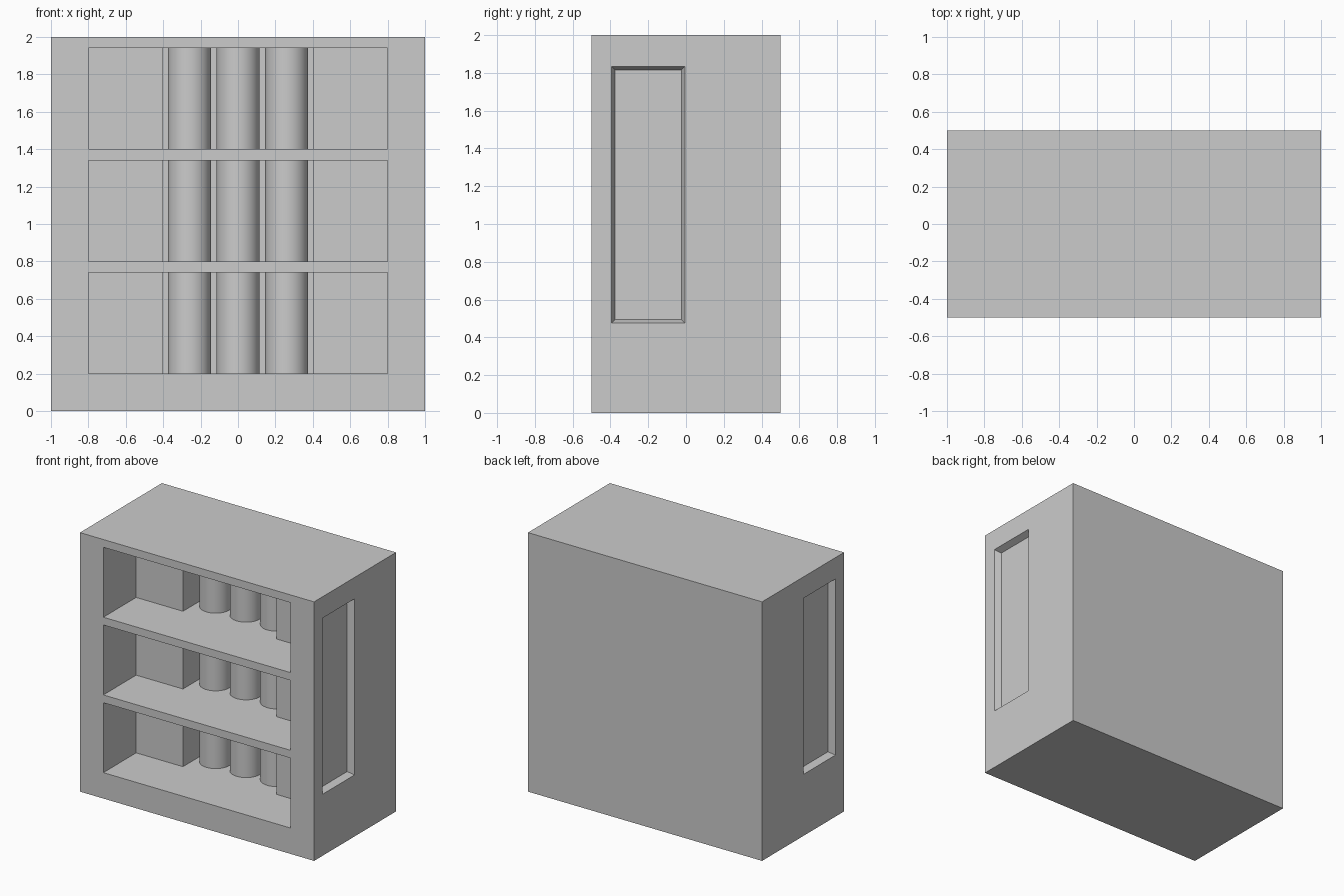
import bpy, bmesh, math
from mathutils import Matrix

if "Cube" in bpy.data.objects:
    bpy.data.objects.remove(bpy.data.objects["Cube"])

SHELF_Z = [0.2, 0.8, 1.4]
SHELF_H = 0.54


def loft(bm, loop_a, loop_b):
    """Closed solid between two matching point loops."""
    a = [bm.verts.new(p) for p in loop_a]
    b = [bm.verts.new(p) for p in loop_b]
    bm.faces.new(a)
    bm.faces.new(b[::-1])
    n = len(a)
    for i in range(n):
        j = (i + 1) % n
        bm.faces.new((a[j], a[i], b[i], b[j]))


def make_object(name, bm):
    bmesh.ops.recalc_face_normals(bm, faces=bm.faces)
    mesh = bpy.data.meshes.new(name)
    bm.to_mesh(mesh)
    bm.free()
    ob = bpy.data.objects.new(name, mesh)
    bpy.context.collection.objects.link(ob)
    return ob


# Cabinet block
bm = bmesh.new()
bmesh.ops.create_cube(bm, size=1, matrix=Matrix.Translation((0, 0, 1)) @ Matrix.Diagonal((2, 1, 2, 1)))
cabinet = make_object("cabinet", bm)

# Cutter: stepped shelf compartments, deeper in the middle
bm = bmesh.new()
half = [(0.8, -0.6), (0.8, -0.1), (0.4, -0.1), (0.4, 0.3)]
plan = half + [(-x, y) for x, y in reversed(half)]
for z in SHELF_Z:
    loft(bm, [(x, y, z) for x, y in plan], [(x, y, z + SHELF_H) for x, y in plan])


# Cutter: tapered recesses on both sides
def side_rect(x, grow):
    y0, y1, z0, z1 = -0.375 - grow, -0.025 + grow, 0.495 - grow, 1.815 + grow
    return [(x, y0, z0), (x, y1, z0), (x, y1, z1), (x, y0, z1)]


for s in (-1, 1):
    loft(bm, side_rect(0.95 * s, 0), side_rect(1.05 * s, 0.04))
cutter = make_object("recess_cutter", bm)
cutter.hide_render = True

mod = cabinet.modifiers.new("recesses", "BOOLEAN")
mod.operation = "DIFFERENCE"
mod.solver = "EXACT"
mod.object = cutter
bpy.context.view_layer.objects.active = cabinet
cabinet.select_set(True)
bpy.ops.object.modifier_apply(modifier=mod.name)
bpy.data.objects.remove(cutter)

# Upright canisters standing in each compartment
bm = bmesh.new()
for z in SHELF_Z:
    for x in (-0.26, 0, 0.26):
        bmesh.ops.create_cone(bm, cap_ends=False, segments=48, radius1=0.115, radius2=0.115,
                              depth=SHELF_H, matrix=Matrix.Translation((x, 0.1, z + SHELF_H / 2)))
canisters = make_object("canisters", bm)
bpy.ops.object.select_all(action="DESELECT")
canisters.select_set(True)
bpy.context.view_layer.objects.active = canisters
bpy.ops.object.shade_smooth_by_angle(angle=math.radians(30))
